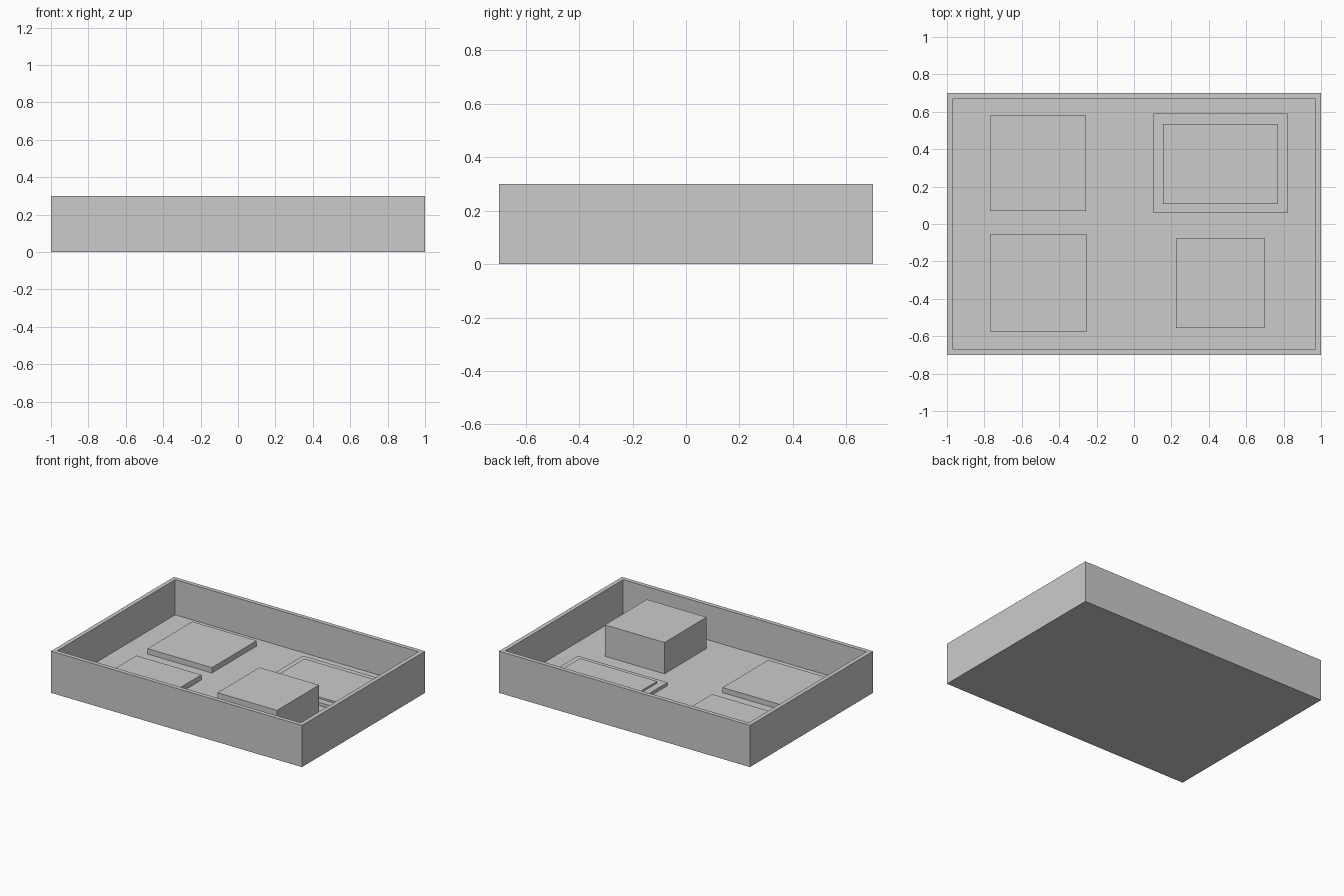
import bpy, bmesh

if "Cube" in bpy.data.objects:
    bpy.data.objects.remove(bpy.data.objects["Cube"])

FLOOR = 0.047


def box(name, x0, x1, y0, y1, z0, z1):
    bm = bmesh.new()
    bmesh.ops.create_cube(bm, size=1)
    for v in bm.verts:
        v.co.x = x1 if v.co.x > 0 else x0
        v.co.y = y1 if v.co.y > 0 else y0
        v.co.z = z1 if v.co.z > 0 else z0
    mesh = bpy.data.meshes.new(name)
    bm.to_mesh(mesh)
    bm.free()
    obj = bpy.data.objects.new(name, mesh)
    bpy.context.collection.objects.link(obj)
    return obj


# Open tray: inset the top face for the rim, then push it down to the floor
tray = box("tray", -1, 1, -0.7, 0.7, 0, 0.3)
bm = bmesh.new()
bm.from_mesh(tray.data)
bm.normal_update()
top = max(bm.faces, key=lambda f: f.calc_center_median().z)
bmesh.ops.inset_region(bm, faces=[top], thickness=0.043)
floor = bmesh.ops.extrude_discrete_faces(bm, faces=[top])["faces"][0]
for v in floor.verts:
    v.co.z = FLOOR
bmesh.ops.recalc_face_normals(bm, faces=bm.faces)
bm.to_mesh(tray.data)
bm.free()

# Low pads on the left side
box("back_left_pad", -0.77, -0.257, 0.07, 0.58, FLOOR, 0.086)
box("front_left_pad", -0.77, -0.252, -0.575, -0.057, FLOOR, 0.084)

# Stepped pad at the back right
box("stepped_pad_base", 0.105, 0.82, 0.06, 0.59, FLOOR, 0.07)
box("stepped_pad_top", 0.155, 0.77, 0.107, 0.535, 0.07, 0.083)

# Tall block at the front right
box("tall_block", 0.225, 0.70, -0.555, -0.077, FLOOR, 0.273)
